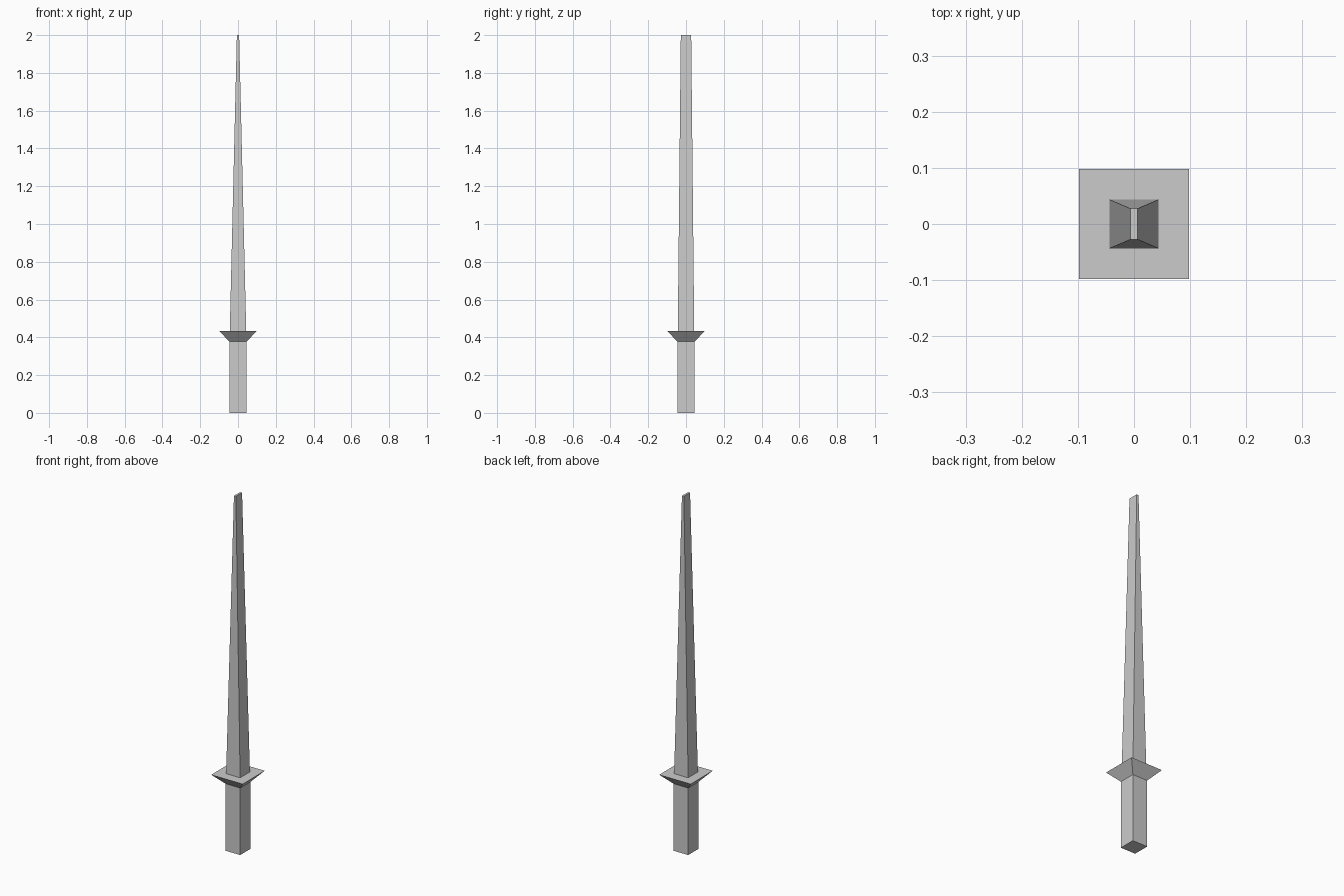
import bpy
import bmesh

if "Cube" in bpy.data.objects:
    bpy.data.objects.remove(bpy.data.objects["Cube"])


def frustum(name, bottom, top):
    """Four-sided tapered block; each end is (half_x, half_y, z)."""
    bm = bmesh.new()
    rings = []
    for hx, hy, z in (bottom, top):
        corners = ((-1, -1), (1, -1), (1, 1), (-1, 1))
        rings.append([bm.verts.new((sx * hx, sy * hy, z)) for sx, sy in corners])
    low, high = rings
    bm.faces.new(low[::-1])
    bm.faces.new(high)
    for i in range(4):
        j = (i + 1) % 4
        bm.faces.new((low[i], low[j], high[j], high[i]))
    mesh = bpy.data.meshes.new(name)
    bm.to_mesh(mesh)
    bm.free()
    obj = bpy.data.objects.new(name, mesh)
    bpy.context.collection.objects.link(obj)
    return obj


GRIP_TOP = 0.377
GUARD_TOP = 0.433

# Square grip
frustum("grip", (0.046, 0.046, 0), (0.046, 0.046, GRIP_TOP))
# Flared guard, flat on top
frustum("guard", (0.046, 0.046, GRIP_TOP), (0.098, 0.098, GUARD_TOP))
# Blade, narrowing to a chisel tip
frustum("blade", (0.0435, 0.0435, GUARD_TOP), (0.006, 0.0275, 2.0))
